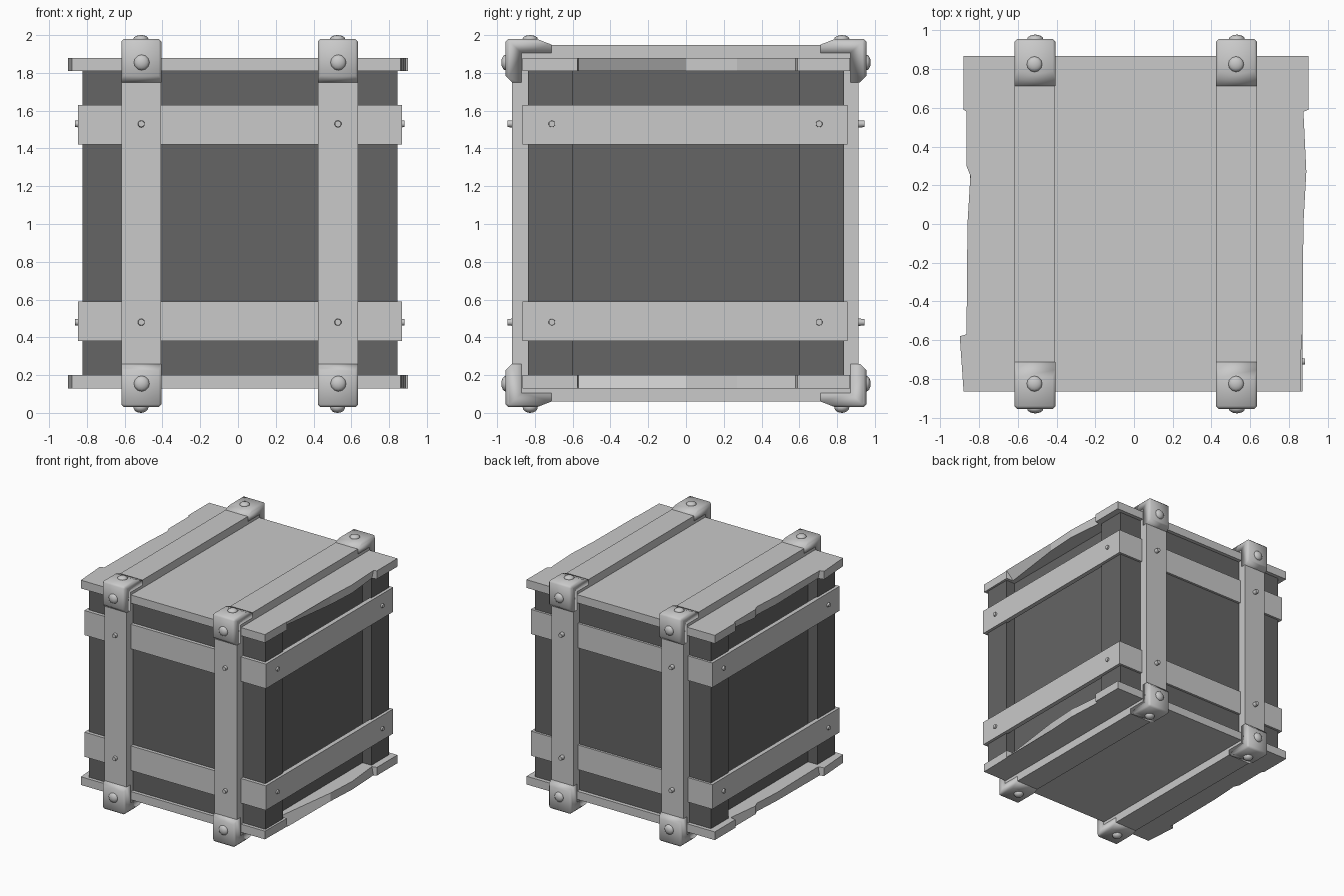
import bpy, bmesh, math
from mathutils import Vector, Matrix

if "Cube" in bpy.data.objects:
    bpy.data.objects.remove(bpy.data.objects["Cube"])

ZC = 1.005  # mid height, lids and straps mirror about it


def material(name, v):
    m = bpy.data.materials.new(name)
    m.diffuse_color = (v, v, v, 1)
    m.use_nodes = True
    m.node_tree.nodes["Principled BSDF"].inputs["Base Color"].default_value = m.diffuse_color
    return m


LIGHT = material("light_grey", 0.585)
DARK = material("dark_grey", 0.13)


def finish(bm, name, mat, smooth=None):
    bmesh.ops.recalc_face_normals(bm, faces=bm.faces[:])
    me = bpy.data.meshes.new(name)
    bm.to_mesh(me)
    bm.free()
    me.materials.append(mat)
    ob = bpy.data.objects.new(name, me)
    bpy.context.collection.objects.link(ob)
    if smooth:
        for p in me.polygons:
            p.use_smooth = True
        if smooth < 180:
            me.set_sharp_from_angle(angle=math.radians(smooth))
    return ob


def prism(bm, low, high):
    """Closed solid between two matching 3D loops."""
    a = [bm.verts.new(p) for p in low]
    b = [bm.verts.new(p) for p in high]
    n = len(a)
    bm.faces.new(a)
    bm.faces.new(b)
    for i in range(n):
        j = (i + 1) % n
        bm.faces.new((a[i], a[j], b[j], b[i]))


def ring(bm, outer, inner, place, lo, hi):
    """Rectangular hoop; outer and inner are (u0, u1, v0, v1)."""
    def loop(r, w):
        u0, u1, v0, v1 = r
        return [bm.verts.new(place(u, v, w)) for u, v in ((u0, v0), (u1, v0), (u1, v1), (u0, v1))]
    ol, oh, il, ih = loop(outer, lo), loop(outer, hi), loop(inner, lo), loop(inner, hi)
    for i in range(4):
        j = (i + 1) % 4
        for p, q in ((ol, oh), (oh, ih), (ih, il), (il, ol)):
            bm.faces.new((p[i], p[j], q[j], q[i]))


# Body: recessed middle panels on the two sides
R, L = .76, -.735
body = [(-.822, -.836), (.844, -.836), (.844, -.6), (R, -.6), (R, .597), (.844, .597),
        (.844, .836), (-.822, .836), (-.822, .597), (L, .597), (L, -.6), (-.822, -.6)]
bm = bmesh.new()
prism(bm, [(x, y, .16) for x, y in body], [(x, y, 1.85) for x, y in body])
finish(bm, "crate_body", DARK)

# Lid and base: chipped outline, (x outside, y, x on the inner side)
outline = [(-.88, -.865, -.88), (.86, -.865, .86), (.865, -.575, .865), (.87, -.57, .80),
           (.875, 0, .875), (.89, .27, .89), (.875, .58, .86), (.9, .59, .9), (.9, .868, .9),
           (-.88, .868, -.88), (-.88, .59, -.88), (-.865, .58, -.83), (-.865, .3, -.865),
           (-.845, .25, -.845), (-.86, 0, -.86), (-.865, -.57, -.85), (-.9, -.58, -.9)]
for name, s in (("lid", 1), ("base", -1)):
    bm = bmesh.new()
    prism(bm, [(xi, y, ZC + s * .805) for xo, y, xi in outline],
          [(xo, y, ZC + s * .875) for xo, y, xi in outline])
    finish(bm, name, LIGHT)

# Horizontal bands around the body
for name, z in (("lower_band", .485), ("upper_band", 1.525)):
    bm = bmesh.new()
    ring(bm, (-.847, .869, -.865, .855), (-.81, .83, -.83, .825),
         lambda u, v, w: (u, v, w), z - .105, z + .105)
    finish(bm, name, LIGHT)

# Straps around front, top, back and bottom
STRAPS = {"left": -.512, "right": .529}
for side, x in STRAPS.items():
    bm = bmesh.new()
    ring(bm, (-.922, .912, .06, 1.948), (-.83, .83, .15, 1.86),
         lambda u, v, w: (w, u, v), x - .105, x + .105)
    finish(bm, side + "_strap", LIGHT)

# Corner brackets on the straps, L-shaped with tapered ends
profile = [(.955, .96), (.94, .975), (.79, .975), (.713, .945), (.713, .90),
           (.87, .90), (.87, .745), (.922, .745), (.955, .78)]
for side, x in STRAPS.items():
    for fy, front in ((-1, "front"), (1, "back")):
        for fz, level in ((-1, "bottom"), (1, "top")):
            bm = bmesh.new()
            prism(bm, [(x - .106, fy * y, ZC + fz * z) for y, z in profile],
                  [(x + .106, fy * y, ZC + fz * z) for y, z in profile])
            bmesh.ops.recalc_face_normals(bm, faces=bm.faces[:])
            edges = [e for e in bm.edges if all(
                abs(v.co.y) > .93 or abs(v.co.z - ZC) > .95 for v in e.verts)
                and abs(e.verts[0].co.x - e.verts[1].co.x) < .01]
            bmesh.ops.bevel(bm, geom=edges, offset=.014, segments=1, affect='EDGES')
            finish(bm, f"{side}_{front}_{level}_bracket", LIGHT, 95)


def bolt(bm, pos, axis, r, h):
    """Domed bolt head rising h from pos along axis."""
    rot = Vector(axis).to_track_quat('Z', 'Y').to_matrix().to_4x4()
    m = Matrix.Translation(pos) @ rot @ Matrix.Diagonal((r, r, h, 1))
    bmesh.ops.create_uvsphere(bm, u_segments=12, v_segments=8, radius=1, matrix=m)


def stud(bm, pos, axis, r, h):
    """Small peg with a slightly narrowed end."""
    rot = Vector(axis).to_track_quat('Z', 'Y').to_matrix().to_4x4()
    bmesh.ops.create_cone(bm, cap_ends=True, segments=10, radius1=r, radius2=r * .8,
                          depth=h, matrix=Matrix.Translation(pos) @ rot)


# Large bolts on the brackets
bm = bmesh.new()
for x in STRAPS.values():
    x += .002
    for a in (-1, 1):
        for b in (-1, 1):
            bolt(bm, (x, a * .953, ZC + b * .85), (0, a, 0), .042, .025)
            bolt(bm, (x - .004, a * .825, ZC + b * .975), (0, 0, b), .04, .02 if b > 0 else .03)
finish(bm, "bracket_bolts", LIGHT, 60)

# Small studs on straps and on the side bands
bm = bmesh.new()
for z in (.48, 1.53):
    for a in (-1, 1):
        for x in STRAPS.values():
            stud(bm, (x, a * .92, z), (0, a, 0), .021, .05)
        for y in (-.71, .705):
            stud(bm, (.01 + a * .847, y, z), (a, 0, 0), .021, .05)
finish(bm, "small_studs", LIGHT, 40)
